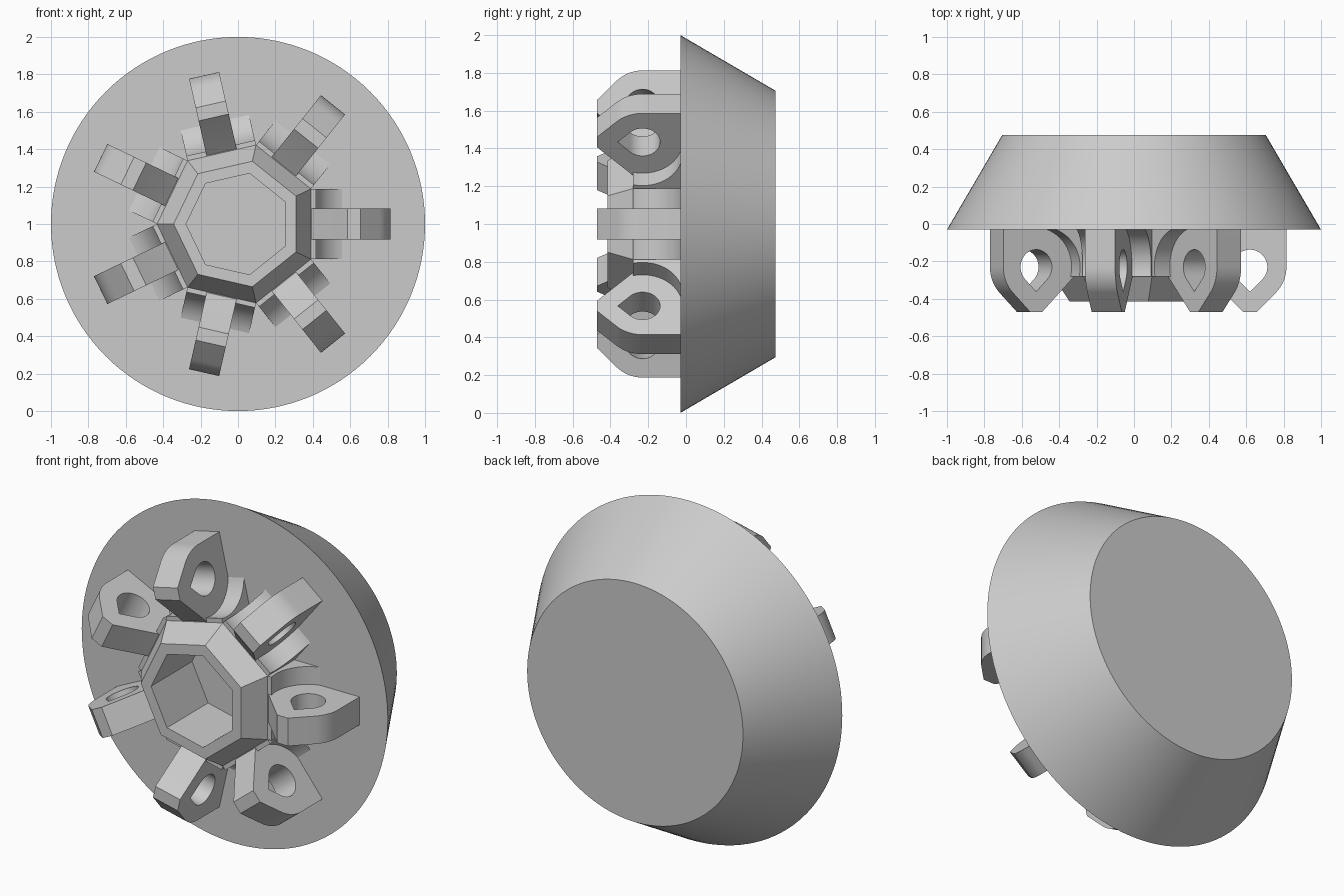
import bpy, bmesh, math
from mathutils import Matrix

cube = bpy.data.objects.get("Cube")
if cube:
    bpy.data.objects.remove(cube)

SIDES = 7
STEP = math.tau / SIDES
PIVOT = (0.62, -0.23)      # pin axis of a lug: radius, depth
FACE = -0.03               # front face of the base
TIP = -0.47                # foremost plane of the lugs

grey = bpy.data.materials.new("plain_grey")
grey.use_nodes = True
COLOUR = (0.6, 0.6, 0.6, 1)
grey.diffuse_color = COLOUR
grey.node_tree.nodes["Principled BSDF"].inputs["Base Color"].default_value = COLOUR


def finish(name, bm, angle=0.0):
    """Turn a mesh into an object, spun about the depth axis through z = 1."""
    bmesh.ops.recalc_face_normals(bm, faces=bm.faces)
    mesh = bpy.data.meshes.new(name)
    bm.to_mesh(mesh)
    bm.free()
    mesh.materials.append(grey)
    obj = bpy.data.objects.new(name, mesh)
    bpy.context.collection.objects.link(obj)
    obj.matrix_world = Matrix.Translation((0, 0, 1)) @ Matrix.Rotation(-angle, 4, 'Y')
    bpy.ops.object.select_all(action='DESELECT')
    obj.select_set(True)
    bpy.context.view_layer.objects.active = obj
    bpy.ops.object.shade_smooth_by_angle(angle=math.radians(30))
    return obj


def lathe(name, profile, count, start=0.0):
    """Stack regular polygons given as (radius, depth) and cap both ends."""
    bm = bmesh.new()
    rings = []
    for r, y in profile:
        rings.append([bm.verts.new((r * math.cos(start + math.tau * i / count), y,
                                    r * math.sin(start + math.tau * i / count)))
                      for i in range(count)])
    for a, b in zip(rings, rings[1:]):
        for i in range(count):
            j = (i + 1) % count
            bm.faces.new((a[i], a[j], b[j], b[i]))
    bm.faces.new(rings[0])
    bm.faces.new(rings[-1])
    return finish(name, bm)


def slab(name, loops, width, angle):
    """Extrude an outline, with optional holes, evenly across its radial plane."""
    bm = bmesh.new()
    edges = []
    for loop in loops:
        vs = [bm.verts.new((x, y, -width / 2)) for x, y in loop]
        edges += [bm.edges.new((vs[i - 1], vs[i])) for i in range(len(vs))]
    bmesh.ops.triangle_fill(bm, edges=edges, use_beauty=True)
    geom = bmesh.ops.extrude_face_region(bm, geom=bm.faces[:], use_keep_orig=True)["geom"]
    moved = [g for g in geom if isinstance(g, bmesh.types.BMVert)]
    bmesh.ops.translate(bm, verts=moved, vec=(0, 0, width))
    return finish(name, bm, angle)


def arc(radius, first, last, count):
    """Points around the pivot, angles in degrees."""
    return [(PIVOT[0] + radius * math.cos(math.radians(first + (last - first) * i / count)),
             PIVOT[1] + radius * math.sin(math.radians(first + (last - first) * i / count)))
            for i in range(count + 1)]


# Tapered round base
lathe("base", [(1.0, FACE), (0.705, 0.475)], 128)

# Seven-sided hub with chamfered rim and deep socket, sized by flat distance
flat = 1 / math.cos(STEP / 2)
hub_profile = [(0.39, FACE + 0.01), (0.39, -0.28), (0.31, -0.415), (0.25, -0.415), (0.25, FACE - 0.002)]
lathe("hub", [(r * flat, y) for r, y in hub_profile], SIDES, STEP / 2)

# Lug outline: rounded outer shoulder, sloped sides, clipped tip
R = 0.195
reach = R * math.sqrt(2)
half_tip = reach - (PIVOT[1] - TIP)
lug = [(0.37, FACE + 0.01), (PIVOT[0] + R, FACE + 0.01)]
lug += arc(R, 0, -45, 12)
lug += [(PIVOT[0] + half_tip, TIP), (PIVOT[0] - half_tip, TIP),
        (0.39, PIVOT[1] - reach + PIVOT[0] - 0.39), (0.37, -0.26)]

# Teardrop pin hole
r = 0.093
hole = arc(r, -45, 225, 36) + [(PIVOT[0], PIVOT[1] - r * math.sqrt(2))]

# Shoulder with a hollow swept around the pivot
S = 0.21
low = math.degrees(math.asin((-0.28 - PIVOT[1]) / S))
high = math.degrees(math.asin((FACE - PIVOT[1]) / S))
shoulder = [(0.35, FACE + 0.005), (0.35, -0.28)] + arc(S, 180 - low, 180 - high, 18)
shoulder.append((shoulder[-1][0], FACE + 0.005))
shoulder_width = 2 * 0.39 * math.tan(STEP / 2)

for k in range(SIDES):
    slab(f"shoulder_{k + 1}", [shoulder], shoulder_width, k * STEP)
    slab(f"lug_{k + 1}", [lug, hole], 0.165, k * STEP)
